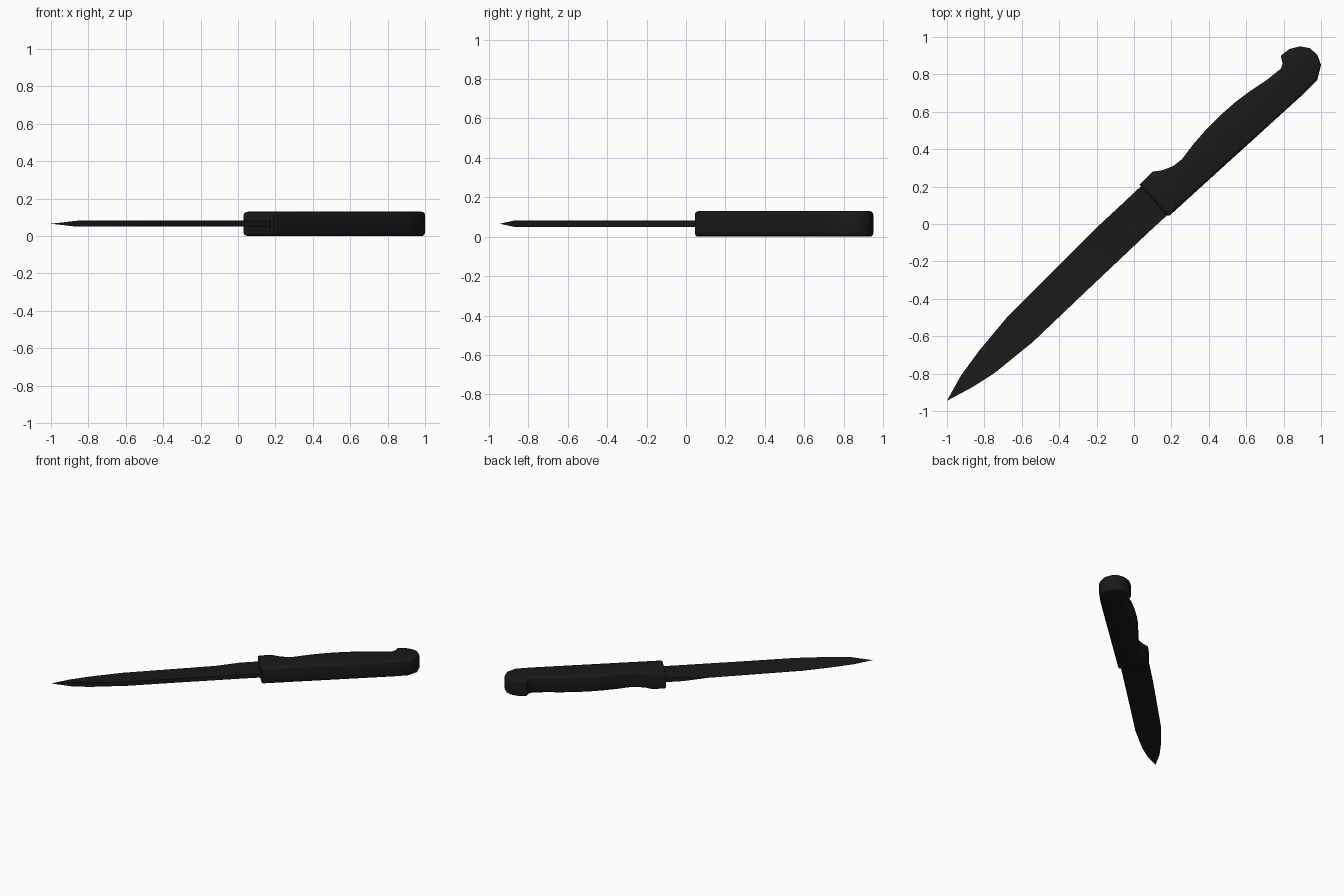
import bpy, bmesh

if "Cube" in bpy.data.objects:
    bpy.data.objects.remove(bpy.data.objects["Cube"])

MID = 0.066      # height of the blade's centre plane
HALF = 0.016     # half thickness of the blade
HANDLE_H = 0.13

black = bpy.data.materials.new("black")
black.diffuse_color = (0.01, 0.01, 0.01, 1)
black.use_nodes = True
black.node_tree.nodes["Principled BSDF"].inputs["Base Color"].default_value = black.diffuse_color


def finish(bm, name, angle):
    bmesh.ops.recalc_face_normals(bm, faces=bm.faces)
    mesh = bpy.data.meshes.new(name)
    bm.to_mesh(mesh)
    bm.free()
    mesh.materials.append(black)
    ob = bpy.data.objects.new(name, mesh)
    bpy.context.collection.objects.link(ob)
    bpy.context.view_layer.objects.active = ob
    ob.select_set(True)
    bpy.ops.object.shade_smooth_by_angle(angle=angle)
    ob.select_set(False)
    return ob


# Handle: extruded outline with finger hollow and hooked pommel, rims rounded
outline = [(0.03, 0.21), (0.10, 0.28), (0.155, 0.288), (0.21, 0.31),
           (0.255, 0.345), (0.32, 0.43), (0.39, 0.51), (0.46, 0.58),
           (0.54, 0.65), (0.62, 0.71), (0.71, 0.77), (0.785, 0.83),
           (0.795, 0.855), (0.785, 0.90), (0.83, 0.935), (0.89, 0.95),
           (0.94, 0.94), (0.98, 0.905), (1.0, 0.85), (0.98, 0.77),
           (0.90, 0.69), (0.19, 0.045), (0.175, 0.045)]
bm = bmesh.new()
base = bm.faces.new([bm.verts.new((x, y, 0)) for x, y in outline])
top = bmesh.ops.extrude_face_region(bm, geom=[base])["geom"]
bmesh.ops.translate(bm, vec=(0, 0, HANDLE_H),
                    verts=[v for v in top if isinstance(v, bmesh.types.BMVert)])
rims = [e for e in bm.edges
        if abs(e.verts[0].co.z - e.verts[1].co.z) < 1e-5]
bmesh.ops.bevel(bm, geom=rims, offset=0.028, segments=3, profile=0.5,
                affect='EDGES', clamp_overlap=True)
finish(bm, "handle", 0.7)

# Blade: loft of sections (spine point, cutting edge point, edge half thickness)
sections = [((0.25, 0.115), (0.11, 0.265), HALF),
            ((0.175, 0.045), (0.035, 0.20), HALF),
            ((0.08, -0.042), (-0.055, 0.115), HALF),
            ((-0.05, -0.165), (-0.19, -0.01), 0.001),
            ((-0.26, -0.363), (-0.40, -0.22), 0.001),
            ((-0.54, -0.63), (-0.68, -0.50), 0.001),
            ((-0.75, -0.80), (-0.83, -0.68), 0.001),
            ((-0.86, -0.87), (-0.925, -0.81), 0.001)]
bm = bmesh.new()
rings = []
for (sx, sy), (ex, ey), t in sections:
    rings.append([bm.verts.new(p) for p in (
        (sx, sy, MID - HALF), (sx, sy, MID + HALF),
        (ex, ey, MID + t), (ex, ey, MID - t))])
for a, b in zip(rings, rings[1:]):
    for i in range(4):
        j = (i + 1) % 4
        bm.faces.new((a[i], a[j], b[j], b[i]))
bm.faces.new(rings[0])
tip = bm.verts.new((-1.0, -0.945, MID))
for i in range(4):
    bm.faces.new((rings[-1][i], rings[-1][(i + 1) % 4], tip))
finish(bm, "blade", 0.5)
